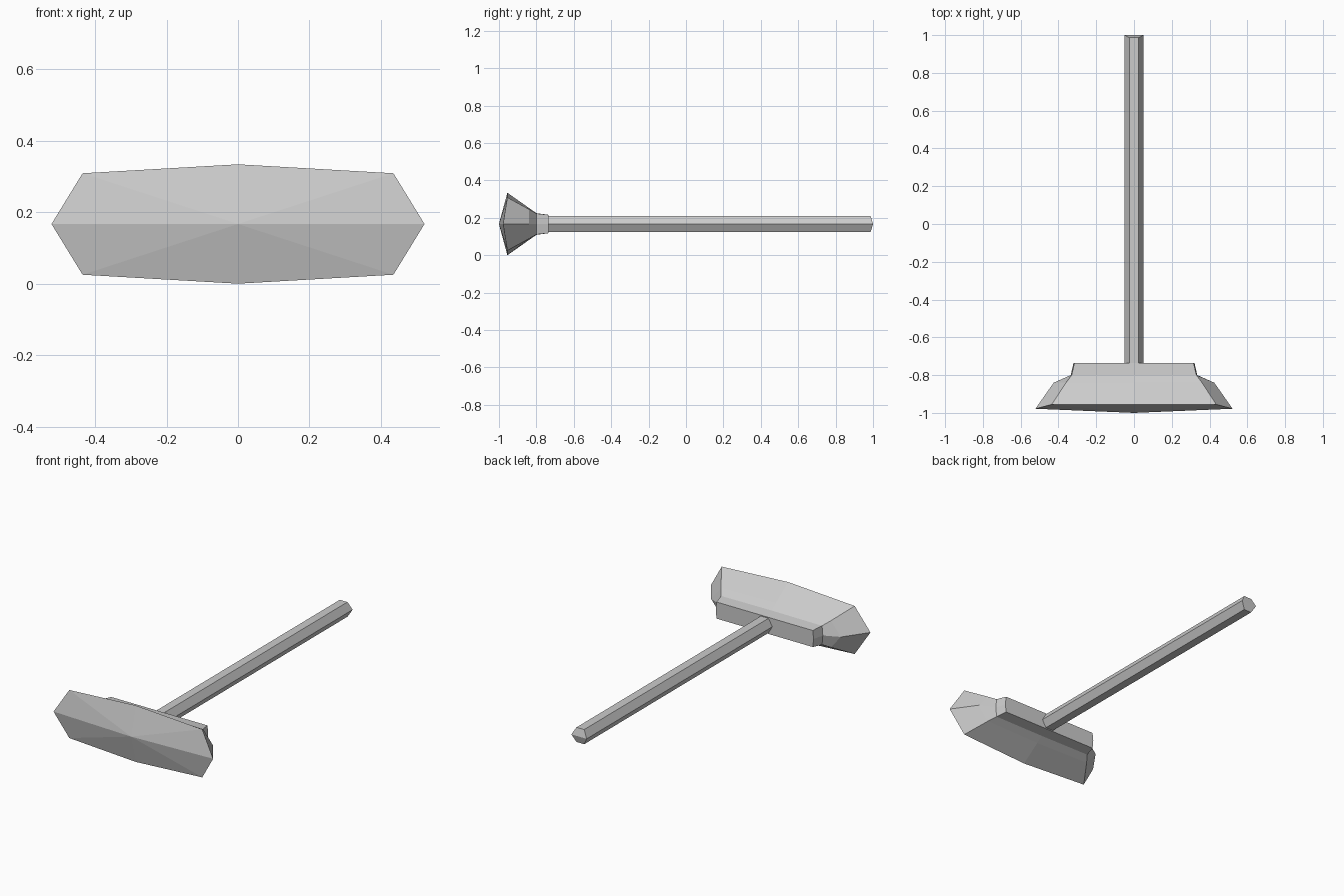
import bpy
import bmesh
from math import cos, sin, radians

cube = bpy.data.objects.get("Cube")
if cube:
    bpy.data.objects.remove(cube, do_unlink=True)

AXIS_Z = 0.167

grey = bpy.data.materials.new("plain grey")
grey.use_nodes = True
grey.diffuse_color = (0.6, 0.6, 0.6, 1)
grey.node_tree.nodes["Principled BSDF"].inputs["Base Color"].default_value = (0.6, 0.6, 0.6, 1)


def loft(bm, rings):
    """Skin neighbouring rings of points and return their vertices."""
    loops = [[bm.verts.new(p) for p in ring] for ring in rings]
    for a, b in zip(loops, loops[1:]):
        for i in range(len(a)):
            j = (i + 1) % len(a)
            bm.faces.new((a[i], a[j], b[j], b[i]))
    return loops


def finish(bm, name):
    bmesh.ops.recalc_face_normals(bm, faces=bm.faces)
    mesh = bpy.data.meshes.new(name)
    bm.to_mesh(mesh)
    bm.free()
    mesh.materials.append(grey)
    obj = bpy.data.objects.new(name, mesh)
    bpy.context.collection.objects.link(obj)
    return obj


def head_ring(y, y_tip, tip, corner, corner_h, mid_h):
    """Eight-point section: side tips, four corners, top and bottom centres."""
    half = [(tip, y_tip, 0), (corner, y, corner_h), (0, y, mid_h), (-corner, y, corner_h)]
    ring = half + [(-x, yy, -z) for x, yy, z in half]
    return [(x, yy, z + AXIS_Z) for x, yy, z in ring]


# Broom head: flared brush narrowing to the block that holds the handle
bm = bmesh.new()
loops = loft(bm, [
    head_ring(-0.955, -0.978, 0.522, 0.435, 0.142, 0.167),
    head_ring(-0.84, -0.84, 0.425, 0.36, 0.079, 0.086),
    head_ring(-0.80, -0.80, 0.335, 0.33, 0.056, 0.058),
    head_ring(-0.735, -0.735, 0.32, 0.315, 0.049, 0.049),
])
apex = bm.verts.new((0, -1, AXIS_Z))
front = loops[0]
for i, v in enumerate(front):
    bm.faces.new((apex, v, front[(i + 1) % len(front)]))
bm.faces.new(loops[-1])
finish(bm, "broom_head")

# Handle: hexagonal pole with a shallow wedge at its end
bm = bmesh.new()
R = 0.05


def pole_ring(y, wedge):
    angles = [radians(60 * i) for i in range(6)]
    return [(R * cos(a), y - wedge * abs(sin(a)), AXIS_Z + R * sin(a)) for a in angles]


near, far = loft(bm, [pole_ring(-0.76, 0), pole_ring(1, 0.015)])
bm.faces.new(near)
bm.faces.new(far[:4])
bm.faces.new(far[3:] + far[:1])
finish(bm, "handle")
